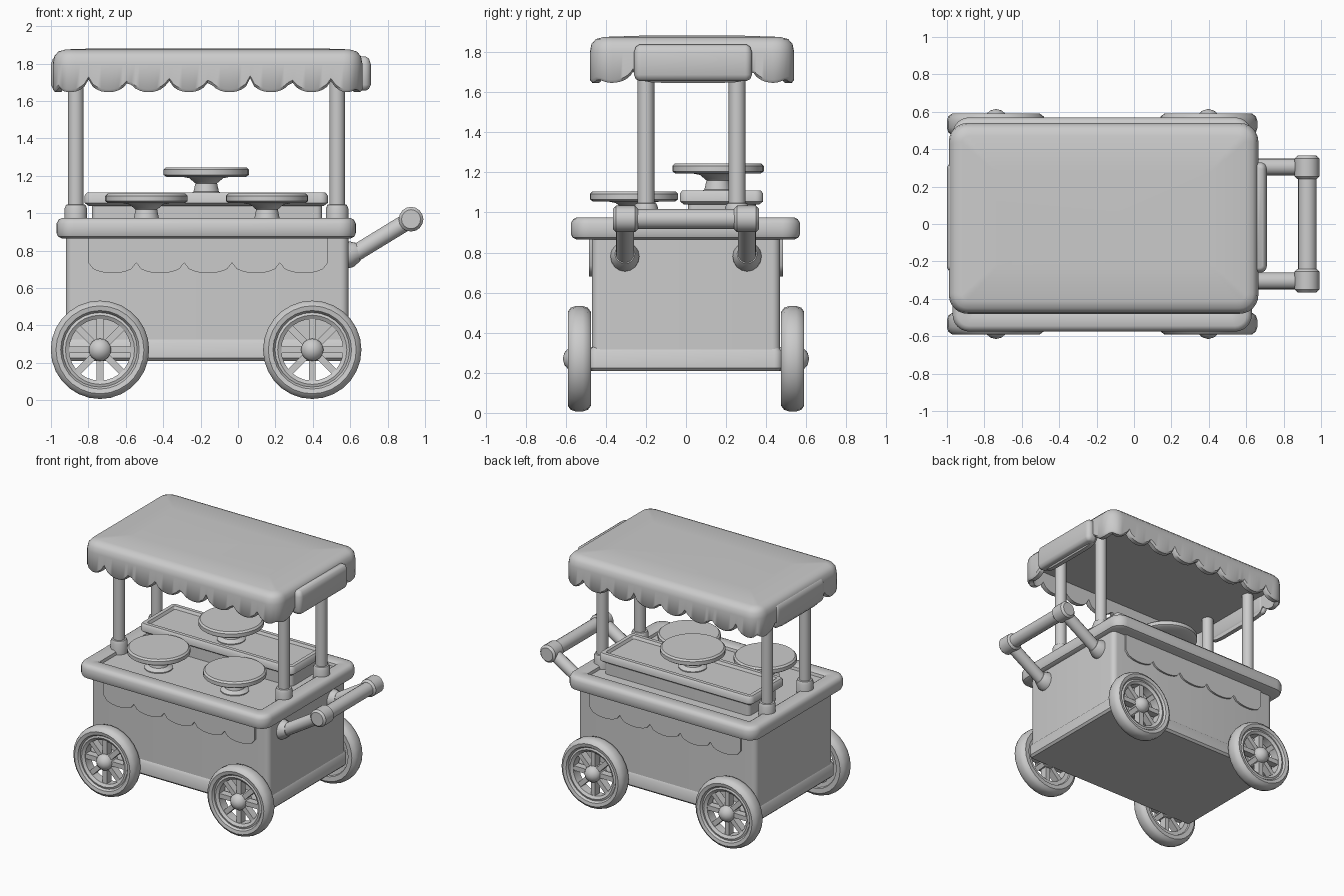
import bpy, bmesh, math
from mathutils import Vector, Matrix

if "Cube" in bpy.data.objects:
    bpy.data.objects.remove(bpy.data.objects["Cube"])


def finish(name, bm, angle=40):
    bmesh.ops.remove_doubles(bm, verts=bm.verts, dist=1e-5)
    bmesh.ops.recalc_face_normals(bm, faces=bm.faces)
    me = bpy.data.meshes.new(name)
    bm.to_mesh(me)
    bm.free()
    ob = bpy.data.objects.new(name, me)
    bpy.context.collection.objects.link(ob)
    bpy.ops.object.select_all(action='DESELECT')
    ob.select_set(True)
    bpy.context.view_layer.objects.active = ob
    bpy.ops.object.shade_smooth_by_angle(angle=math.radians(angle))
    return ob


def bridge(bm, rings, caps):
    n = len(rings[0])
    for a, b in zip(rings, rings[1:]):
        for i in range(n):
            j = (i + 1) % n
            bm.faces.new((a[i], a[j], b[j], b[i]))
    if caps:
        bm.faces.new(rings[0])
        bm.faces.new(rings[-1])


def rect_points(x0, x1, y0, y1, r, side, corner=6):
    """Rounded rectangle, counter-clockwise, with subdivided sides."""
    pts = []
    cs = [(x1 - r, y0 + r, -90), (x1 - r, y1 - r, 0), (x0 + r, y1 - r, 90), (x0 + r, y0 + r, 180)]
    for k, (cx, cy, a0) in enumerate(cs):
        for i in range(corner + 1):
            a = math.radians(a0 + 90 * i / corner)
            pts.append(Vector((cx + r * math.cos(a), cy + r * math.sin(a))))
        nx, ny, na = cs[(k + 1) % 4]
        a = math.radians(na)
        end = Vector((nx + r * math.cos(a), ny + r * math.sin(a)))
        start = pts[-1].copy()
        pts += [start.lerp(end, i / side) for i in range(1, side)]
    return pts


def loft_rect(name, x0, x1, y0, y1, r, rings, side=1, angle=40):
    """Stack of inset rounded rectangles: rings = (inset, z or z function)."""
    bm = bmesh.new()
    base = rect_points(x0, x1, y0, y1, r, side)
    loops = []
    for d, z in rings:
        pts = rect_points(x0 + d, x1 - d, y0 + d, y1 - d, max(r - d, 0.012), side)
        loops.append([bm.verts.new((p.x, p.y, z(b) if callable(z) else z)) for p, b in zip(pts, base)])
    bridge(bm, loops, True)
    return finish(name, bm, angle)


def lathe(name, profile, origin, direction, seg=28, closed=False):
    """Spin (radius, height) points about a direction."""
    bm = bmesh.new()
    rot = Vector(direction).to_track_quat('Z', 'Y').to_matrix().to_4x4()
    m = Matrix.Translation(origin) @ rot
    prof = profile + profile[:1] if closed else profile
    loops = [[bm.verts.new(m @ Vector((r * math.cos(2 * math.pi * i / seg), r * math.sin(2 * math.pi * i / seg), h)))
              for i in range(seg)] for r, h in prof]
    bridge(bm, loops, not closed)
    return finish(name, bm)


def rod(name, a, b, r, seg=16, bev=0.008):
    a, b = Vector(a), Vector(b)
    L = (b - a).length
    return lathe(name, [(r - bev, 0), (r, bev), (r, L - bev), (r - bev, L)], a, b - a, seg)


# Cart body and base rail
loft_rect("cart_body", -0.92, 0.59, -0.47, 0.47, 0.04, [(0, 0.25), (0, 0.9)])
loft_rect("base_rail", -0.93, 0.60, -0.485, 0.48, 0.04,
          [(0.015, 0.21), (0, 0.225), (0, 0.305), (0.02, 0.33)])

# Countertop with raised rim and sunken floor
loft_rect("countertop", -0.97, 0.63, -0.575, 0.57, 0.09,
          [(0.03, 0.865), (0.008, 0.875), (0, 0.895), (0, 0.945), (0.012, 0.967), (0.03, 0.975),
           (0.10, 0.975), (0.115, 0.965), (0.12, 0.945)])

# Back shelf: plinth and shallow tray
loft_rect("shelf_plinth", -0.78, 0.45, 0.01, 0.35, 0.03, [(0, 0.93), (0, 1.06)])
loft_rect("shelf_tray", -0.82, 0.48, -0.03, 0.385, 0.04,
          [(0.02, 1.04), (0, 1.055), (0, 1.095), (0.012, 1.11), (0.04, 1.11), (0.05, 1.09)])

# Scalloped aprons on the long sides
for side, s in (("front", -1), ("back", 1)):
    bm = bmesh.new()
    x0, x1, n, sub = -0.80, 0.48, 5, 10
    pts = [(x1, 0.88), (x0, 0.88)]
    for i in range(n * sub + 1):
        v = 2 * ((i % sub) / sub) - 1
        pts.append((x0 + (x1 - x0) * i / (n * sub), 0.735 - 0.055 * math.sqrt(1 - v * v)))
    loops = [[bm.verts.new((x, s * y, z)) for x, z in pts] for y in (0.46, 0.484)]
    bridge(bm, loops, True)
    finish(side + "_apron", bm)

# Posts with sockets
for sx, x in (("left", -0.867), ("right", 0.53)):
    for sy, y in (("front", -0.20), ("back", 0.255)):
        rod(f"{sy}_{sx}_post", (x, y, 0.94), (x, y, 1.82), 0.042)
        lathe(f"{sy}_{sx}_socket", [(0.06, 0), (0.06, 0.085), (0.052, 0.105), (0.04, 0.108)],
              (x, y, 0.94), (0, 0, 1), 16)

# Awning with scalloped edge
XB = [-1.0, -0.8, -0.585, -0.37, -0.155, 0.065, 0.285, 0.5, 0.67]
YB = [-0.48, -0.26, 0.33, 0.54]


def hem(p):
    dx = min(p.x + 0.99, 0.665 - p.x)
    dy = min(p.y + 0.48, 0.54 - p.y)
    t, bounds = (p.x, XB) if dy <= dx else (p.y, YB)
    for a, b in zip(bounds, bounds[1:]):
        if a <= t <= b:
            v = abs(2 * (t - a) / (b - a) - 1)
            return 1.725 - 0.078 * math.sqrt(max(0, 1 - v ** (8 if b - a > 0.4 else 2)))
    return 1.725


loft_rect("awning", -0.99, 0.665, -0.48, 0.54, 0.10,
          [(0.045, 1.79), (0.045, hem), (0.012, hem), (0, lambda p: hem(p) + 0.015), (0, 1.80),
           (0.008, 1.84), (0.03, 1.865), (0.07, 1.876), (0.25, 1.882)], side=64)
# Wide end flaps of the awning
flap = [(0.03, 0), (0.01, 0.008), (0, 0.03), (0, 0.14), (0.01, 0.17), (0.03, 0.18)]
for nm, x0, x1 in (("right", 0.62, 0.71), ("left", -1.0, -0.94)):
    loft_rect(nm + "_awning_flap", x0, x1, -0.26, 0.33, 0.035,
              [(min(d, 0.025), 1.657 + h) for d, h in flap])

# Round display stands
for nm, x, y, z, h, r in (("left", -0.49, -0.26, 0.94, 0.165, 0.22),
                          ("right", 0.155, -0.26, 0.94, 0.165, 0.22),
                          ("back", -0.17, 0.16, 1.085, 0.16, 0.228)):
    lathe(nm + "_display_stand",
          [(0.10, 0), (0.10, 0.012), (0.068, 0.03), (0.058, h - 0.085), (0.09, h - 0.058), (0.13, h - 0.05),
           (r - 0.015, h - 0.05), (r, h - 0.04), (r, h - 0.012), (r - 0.012, h), (r - 0.05, h)],
          (x, y, z), (0, 0, 1), 32)

# Push handle
for nm, s in (("front", -1), ("back", 1)):
    y = 0.305 * s
    a, b = Vector((0.56, y, 0.745)), Vector((0.925, y, 0.968))
    rod(nm + "_handle_arm", a, b, 0.045)
    lathe(nm + "_handle_bracket", [(0.072, 0), (0.072, 0.03), (0.05, 0.075)],
          (0.57, y, 0.775), (1, 0, 0.25), 16)
    rod(nm + "_handle_joint", (0.925, s * 0.24, 0.968), (0.925, s * 0.365, 0.968), 0.066, 16, 0.015)
rod("handle_bar", (0.927, -0.30, 0.968), (0.927, 0.30, 0.968), 0.05)

# Wheels: tyre, rim, spokes and hub
TYRE = [(0.20, 0.478), (0.235, 0.475), (0.255, 0.49), (0.263, 0.515), (0.263, 0.55),
        (0.255, 0.575), (0.235, 0.59), (0.21, 0.585), (0.195, 0.565), (0.195, 0.49)]
RIM = [(0.165, 0.495), (0.20, 0.49), (0.20, 0.57), (0.185, 0.575), (0.165, 0.562)]
HUB = [(0.06, 0.44), (0.06, 0.575), (0.05, 0.59), (0.03, 0.607), (0.0, 0.615)]
for sx, x in (("left", -0.738), ("right", 0.397)):
    for sy, s in (("front", -1), ("back", 1)):
        nm, c, d = f"{sy}_{sx}_", Vector((x, 0, 0.27)), (0, s, 0)
        lathe(nm + "tyre", TYRE, c, d, 28, True)
        lathe(nm + "rim", RIM, c, d, 28, True)
        lathe(nm + "hub", HUB, c, d, 16)
        bm = bmesh.new()
        for k in range(8):
            m = (Matrix.Translation(c + Vector((0, s * 0.53, 0))) @ Matrix.Rotation(k * math.pi / 4, 4, 'Y')
                 @ Matrix.Translation((0, 0, 0.11)) @ Matrix.Diagonal((0.036, 0.055, 0.14, 1)))
            bmesh.ops.create_cube(bm, size=1, matrix=m)
        finish(nm + "spokes", bm)
